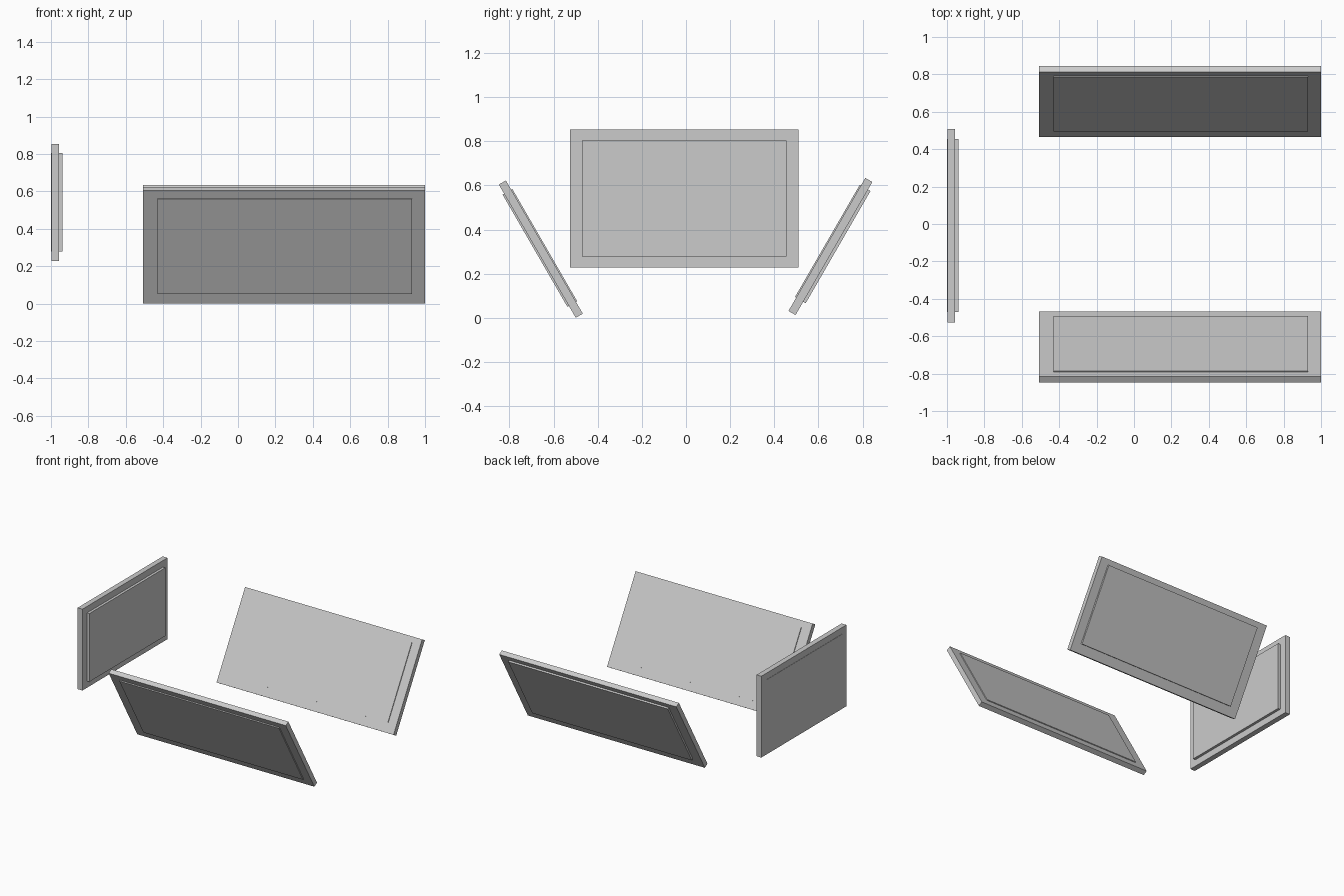
import bpy, math
from mathutils import Vector, Matrix

if "Cube" in bpy.data.objects:
    bpy.data.objects.remove(bpy.data.objects["Cube"])

TILT = math.radians(30)


def box(name, lo, hi, matrix=Matrix.Identity(4)):
    """Cube spanning lo..hi in the local frame given by matrix."""
    lo, hi = Vector(lo), Vector(hi)
    bpy.ops.mesh.primitive_cube_add(size=1)
    ob = bpy.context.object
    ob.name = name
    size = hi - lo
    ob.data.transform(Matrix.Translation((lo + hi) / 2) @ Matrix.Diagonal((*size, 1)))
    ob.matrix_world = matrix
    return ob


# Upright end panel: frame slab with a raised centre panel
box("end_frame", (-0.998, -0.526, 0.228), (-0.957, 0.509, 0.854))
box("end_inset", (-1.0, -0.471, 0.279), (-0.937, 0.454, 0.804))


def side_panel(name, side, slab_n, slab_t, inset_n, inset_t):
    """Outward-leaning side; n = range along the outward normal, t = range up the slope."""
    for part, x, n, t in (("frame", (-0.508, 1.0), slab_n, slab_t),
                          ("inset", (-0.43, 0.93), inset_n, inset_t)):
        ys = sorted((side * n[0], side * n[1]))
        box(f"{name}_{part}", (x[0], ys[0], t[0]), (x[1], ys[1], t[1]),
            Matrix.Rotation(-side * TILT, 4, 'X'))


# Two leaning side panels
side_panel("front_side", -1, (0.395, 0.432), (0.2505, 0.947), (0.389, 0.440), (0.312, 0.899))
side_panel("back_side", 1, (0.386, 0.423), (0.2595, 0.955), (0.380, 0.436), (0.329, 0.916))
